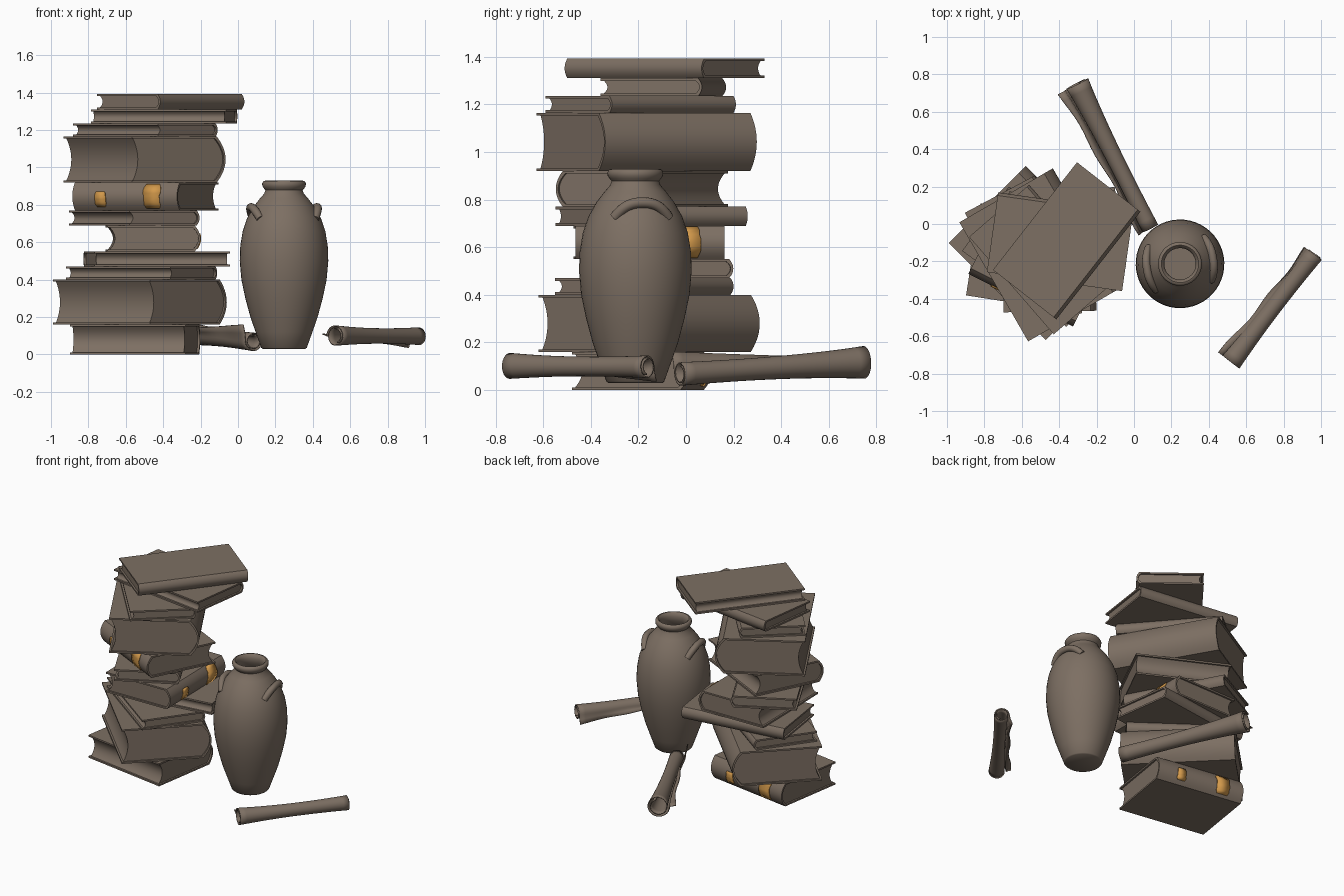
import bpy, bmesh, math, random
from mathutils import Vector, Matrix

if "Cube" in bpy.data.objects:
    bpy.data.objects.remove(bpy.data.objects["Cube"])

random.seed(4)


def material(name, rgb):
    m = bpy.data.materials.new(name)
    m.diffuse_color = (*rgb, 1)
    m.use_nodes = True
    m.node_tree.nodes["Principled BSDF"].inputs["Base Color"].default_value = m.diffuse_color
    return m


BROWN = material("dusty brown", (0.205, 0.16, 0.125))
GOLD = material("aged gold", (0.65, 0.32, 0.07))


def finish(name, bm, mat, matrix=Matrix(), angle=35):
    bmesh.ops.recalc_face_normals(bm, faces=bm.faces)
    me = bpy.data.meshes.new(name)
    bm.to_mesh(me)
    bm.free()
    me.materials.append(mat)
    me.shade_smooth()
    me.set_sharp_from_angle(angle=math.radians(angle))
    ob = bpy.data.objects.new(name, me)
    ob.matrix_world = matrix
    bpy.context.collection.objects.link(ob)
    return ob


def skin(bm, rings, closed):
    """Join rows of points with quads."""
    rows = [[bm.verts.new(p) for p in r] for r in rings]
    for a, b in zip(rows, rows[1:]):
        n = len(a)
        for i in range(n if closed else n - 1):
            j = (i + 1) % n
            bm.faces.new((a[i], a[j], b[j], b[i]))
    return rows


def prism(name, profile, length, matrix):
    """Extrude a y-z outline along x."""
    bm = bmesh.new()
    rows = skin(bm, [[(x, y, z) for y, z in profile] for x in (-length / 2, length / 2)], True)
    bm.faces.new(rows[0])
    bm.faces.new(rows[1])
    return finish(name, bm, BROWN, matrix)


def patch(name, x, half, z0, z1, spine, matrix):
    """Worn gold label hugging the curved spine."""
    bm = bmesh.new()
    rows = []
    for i in range(9):
        t = i / 8
        z = z0 + (z1 - z0) * t
        h = half * (0.75 if i in (0, 8) else random.uniform(0.88, 1.05))
        rows.append([(x - h, spine(z) - 0.004, z), (x + h, spine(z) - 0.004, z)])
    skin(bm, rows, False)
    ob = finish(name, bm, GOLD, matrix)
    s = ob.modifiers.new("thickness", "SOLIDIFY")
    s.thickness, s.offset = 0.005, 0


def book(n, cx, cy, z0, z1, length, width, facing, gold=False):
    """Cover with rounded spine (local -y) and hollowed page block."""
    T, W, c = z1 - z0, width, 0.011
    b = 0.22 * T
    M = Matrix.Translation((cx, cy, (z0 + z1) / 2)) @ Matrix.Rotation(math.radians(facing + 90), 4, 'Z')

    def spine(z):
        return -W / 2 + b * (2 * z / T) ** 2

    zs = [T * (i / 12 - 0.5) for i in range(13)]
    outer = [(spine(z), z) for z in zs]
    k = 1 - 2 * c / T
    inner = [(spine(z) + c, z * k) for z in zs]
    cover = ([(W / 2, -T / 2)] + outer + [(W / 2, T / 2), (W / 2, T / 2 - c)]
             + inner[::-1] + [(W / 2, -T / 2 + c)])
    prism(f"book_cover_{n}", cover, length, M)
    hollow = min(0.03, 0.2 * T)
    fore = [(W / 2 - 0.012 - hollow * (1 - (2 * z / T) ** 2), z * k) for z in zs]
    prism(f"book_pages_{n}", inner + fore[::-1], length - 0.024, M)
    if gold:
        patch(f"spine_label_large_{n}", 0.162, 0.05, -0.064, 0.066, spine, M)
        patch(f"spine_label_small_{n}", -0.145, 0.032, -0.055, 0.026, spine, M)


# Stack of books: centre, z range, length, width, spine direction
BOOKS = [
    (-0.55, -0.185, 0.0, 0.16, 0.626, 0.497, 81, True),
    (-0.525, -0.155, 0.16, 0.40, 0.733, 0.582, 45),
    (-0.515, -0.175, 0.40, 0.47, 0.69, 0.425, 54),
    (-0.435, -0.065, 0.47, 0.55, 0.73, 0.43, 98),
    (-0.455, -0.155, 0.55, 0.69, 0.626, 0.497, 1, True),
    (-0.555, -0.145, 0.69, 0.77, 0.69, 0.425, 28),
    (-0.495, -0.185, 0.77, 0.92, 0.626, 0.497, -116.6, True),
    (-0.50, -0.165, 0.92, 1.165, 0.735, 0.577, 30),
    (-0.495, -0.19, 1.165, 1.235, 0.69, 0.425, 41),
    (-0.395, -0.095, 1.235, 1.31, 0.73, 0.43, 82),
    (-0.36, -0.09, 1.31, 1.393, 0.73, 0.43, -38),
]
for i, spec in enumerate(BOOKS, 1):
    book(i, *spec)

# Vase: lathed outer and inner wall
VASE = Matrix.Translation((0.246, -0.213, 0)) @ Matrix.Rotation(math.radians(10), 4, 'Z')
PROFILE = [(0.0, 0.03), (0.115, 0.03), (0.122, 0.036), (0.152, 0.12), (0.18, 0.2), (0.207, 0.3),
           (0.228, 0.4), (0.237, 0.5), (0.234, 0.58), (0.221, 0.66), (0.197, 0.73), (0.163, 0.79),
           (0.128, 0.835), (0.106, 0.86), (0.1, 0.878), (0.108, 0.888), (0.116, 0.9), (0.117, 0.915),
           (0.11, 0.927), (0.1, 0.929), (0.09, 0.92), (0.084, 0.9), (0.086, 0.87), (0.11, 0.83),
           (0.175, 0.73), (0.215, 0.5), (0.16, 0.2), (0.1, 0.06), (0.0, 0.06)]
bm = bmesh.new()
SEG = 48
skin(bm, [[(r * math.cos(a), r * math.sin(a), z) for a in (2 * math.pi * i / SEG for i in range(SEG))]
          for r, z in PROFILE], True)
bmesh.ops.remove_doubles(bm, verts=bm.verts, dist=1e-5)
finish("vase", bm, BROWN, VASE, 50)

# Arched handles on the shoulder
for side, name in ((1, "right"), (-1, "left")):
    bm = bmesh.new()
    rings, N = [], 20
    path = []
    for i in range(N + 1):
        t = i / N * 2 - 1
        arch = 1 - abs(t) ** 2.6
        path.append(Vector((side * (0.148 + 0.03 * arch), 0.115 * t, 0.725 + 0.062 * arch)))
    for i, p in enumerate(path):
        d = (path[min(i + 1, N)] - path[max(i - 1, 0)]).normalized()
        u = d.cross(Vector((side, 0, 0.6))).normalized()
        v = d.cross(u)
        rings.append([p + 0.022 * (math.cos(a) * u + math.sin(a) * v)
                      for a in (2 * math.pi * k / 12 for k in range(12))])
    rows = skin(bm, rings, True)
    bm.faces.new(rows[0])
    bm.faces.new(rows[-1])
    finish(f"vase_handle_{name}", bm, BROWN, VASE, 50)


def scroll(name, p0, p1, r0, r1, turn, lip0, lip1):
    """Rolled sheet: a spiral section with a loose outer lip, slimmer in the middle."""
    p0, p1 = Vector(p0), Vector(p1)
    d = (p1 - p0).normalized()
    left = Vector((-d.y, d.x, 0)).normalized()
    up = d.cross(left)
    bm = bmesh.new()
    rows, N, K = [], 18, 48
    for i in range(N + 1):
        t = i / N
        R = (r0 + (r1 - r0) * t) * (0.8 + 0.2 * (2 * t - 1) ** 2)
        c = p0.lerp(p1, t)
        row = []
        for k in range(K + 1):
            s = k / K
            a = turn * (1 - s) * 2 * math.pi * 1.7
            r = R * (0.62 + 0.38 * s)
            w = (1 - s) * 0.02 * math.sin(9 * t)
            row.append(c + left * r * math.cos(a) + up * r * math.sin(a) + d * w)
        out = lip0[0] + (lip1[0] - lip0[0]) * t
        rise = lip0[1] + (lip1[1] - lip0[1]) * t
        wave = 0.006 * math.sin(14 * t)
        for f in (0.5, 1):
            row.append(c + left * (R + out * f * f + wave * f) + up * rise * f)
        rows.append(row)
    skin(bm, rows, False)
    ob = finish(name, bm, BROWN, angle=60)
    s = ob.modifiers.new("thickness", "SOLIDIFY")
    s.thickness, s.offset = 0.006, 0


# Two loose scrolls on the floor
scroll("scroll_right", (0.52, -0.74, 0.098), (0.965, -0.165, 0.095), 0.058, 0.05, 1,
       (0.03, 0.012), (0.012, -0.06))
scroll("scroll_back", (0.085, -0.025, 0.07), (-0.305, 0.745, 0.12), 0.052, 0.074, -1,
       (0.015, 0.09), (0.035, 0.01))
